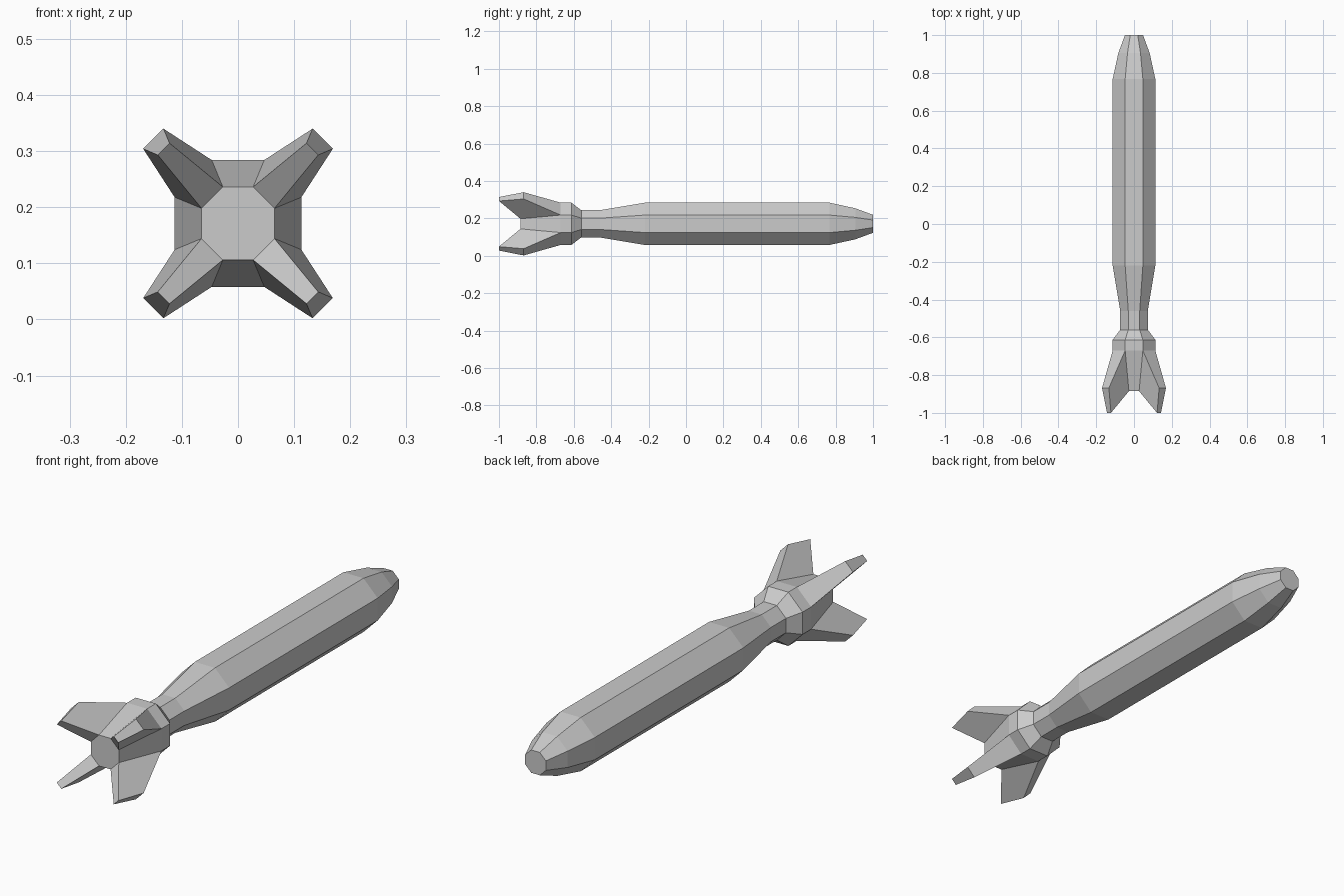
import bpy, bmesh
from math import pi, sin, cos, copysign

if "Cube" in bpy.data.objects:
    bpy.data.objects.remove(bpy.data.objects["Cube"])

AXIS_Z = 0.171
# (y, half width across flats) from nose to tail
PROFILE = [(1.0, 0.048), (0.905, 0.083), (0.767, 0.113), (-0.22, 0.113),
           (-0.46, 0.073), (-0.56, 0.073), (-0.613, 0.113), (-0.67, 0.113),
           (-0.885, 0.065)]

bm = bmesh.new()


def octagon(y, half_width):
    r = half_width / cos(pi / 8)
    return [bm.verts.new((r * cos(pi / 8 + i * pi / 4), y, r * sin(pi / 8 + i * pi / 4)))
            for i in range(8)]


# Octagonal body lofted through the profile, capped at both ends
rings = [octagon(y, w) for y, w in PROFILE]
for a, b in zip(rings, rings[1:]):
    sides = [bm.faces.new((a[i], a[(i + 1) % 8], b[(i + 1) % 8], b[i])) for i in range(8)]
bm.faces.new(rings[0])
bm.faces.new(rings[-1])
bmesh.ops.recalc_face_normals(bm, faces=bm.faces[:])

# Four swept fins pulled out of the diagonal faces of the tail cone
diagonals = [sides[i] for i in range(0, 8, 2)]
tips = bmesh.ops.extrude_discrete_faces(bm, faces=diagonals)["faces"]
for tip in tips:
    for v in tip.verts:
        front = v.co.y > -0.8
        y, big, small = (-0.868, 0.169, 0.133) if front else (-1.0, 0.143, 0.122)
        wide = abs(v.co.x) > abs(v.co.z)
        v.co = (copysign(big if wide else small, v.co.x), y,
                copysign(small if wide else big, v.co.z))

bmesh.ops.recalc_face_normals(bm, faces=bm.faces[:])
mesh = bpy.data.meshes.new("finned_body")
bm.to_mesh(mesh)
bm.free()
body = bpy.data.objects.new("finned_body", mesh)
body.location.z = AXIS_Z
bpy.context.collection.objects.link(body)
